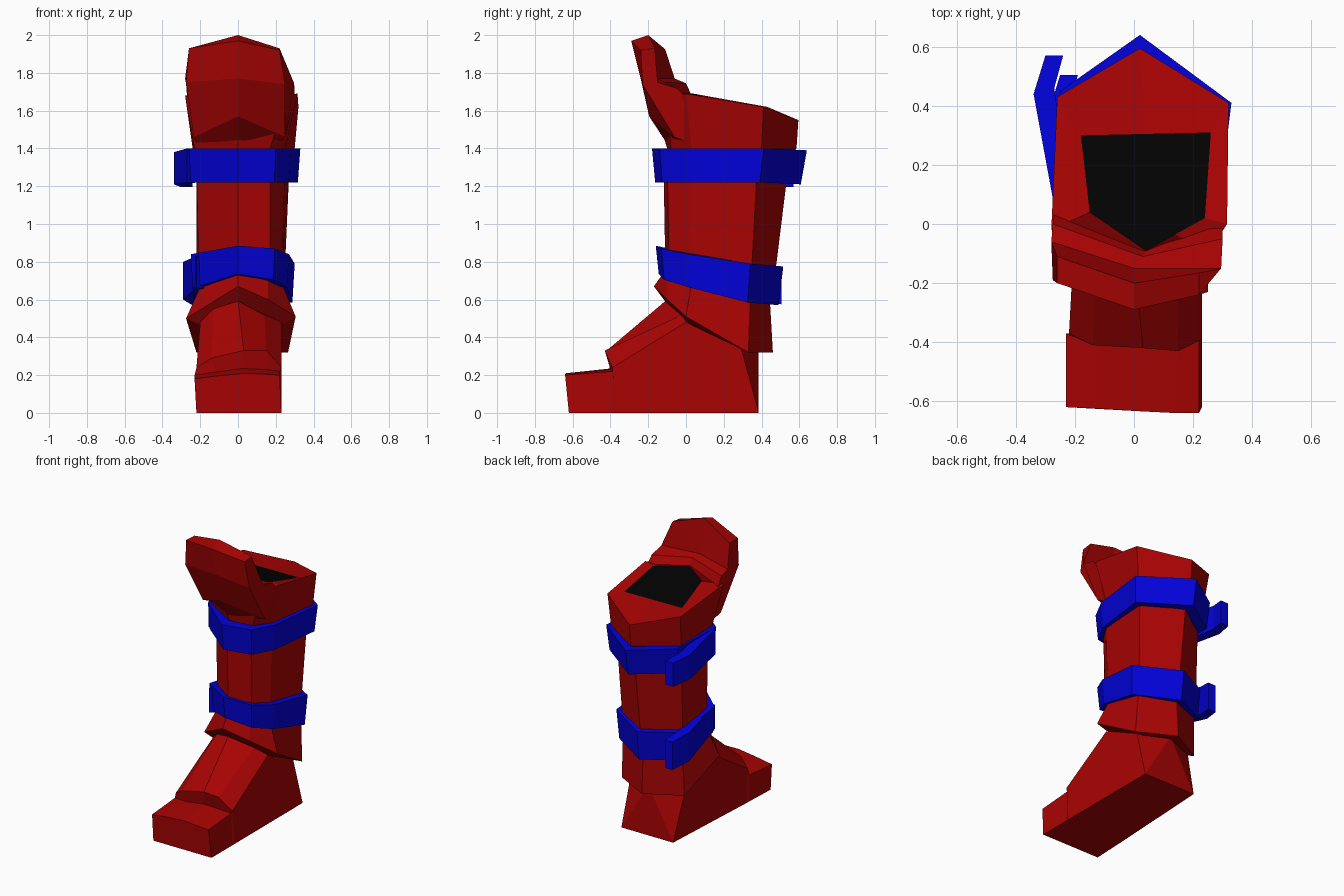
import bpy, bmesh

def material(name, rgb):
    m = bpy.data.materials.new(name)
    m.diffuse_color = (*rgb, 1)
    return m

RED = material("red", (.4, .001, .001))
BLUE = material("blue", (.0005, .0005, .7))
BLACK = material("black", (.0005, .0005, .0005))

def loft(name, rings, mat, cap_mat=None):
    """Skin closed rings of equal point count and cap both ends."""
    bm = bmesh.new()
    vs = [[bm.verts.new(p) for p in ring] for ring in rings]
    n = len(rings[0])
    for a, b in zip(vs, vs[1:]):
        for i in range(n):
            j = (i + 1) % n
            bm.faces.new((a[i], a[j], b[j], b[i]))
    bm.faces.new(vs[0][::-1])
    top = bm.faces.new(vs[-1])
    if cap_mat:
        top.material_index = 1
    bmesh.ops.recalc_face_normals(bm, faces=bm.faces)
    me = bpy.data.meshes.new(name)
    bm.to_mesh(me)
    bm.free()
    me.materials.append(mat)
    if cap_mat:
        me.materials.append(cap_mat)
    ob = bpy.data.objects.new(name, me)
    bpy.context.collection.objects.link(ob)
    return ob

def flat(xy, z):
    return [(x, y, z) for x, y in xy]

# Foot: sections from toe to heel, each left side to right side over the top
# (left sole x, sole y, upper points)
foot_sections = [
    (-.22, -.62, [(-.23, -.62, .18), (-.12, -.625, .195), (.04, -.635, .21), (.14, -.64, .205), (.22, -.64, .2)]),
    (-.21, -.39, [(-.23, -.37, .2), (-.12, -.4, .215), (.02, -.4, .235), (.15, -.4, .23), (.22, -.39, .22)]),
    (-.21, -.37, [(-.22, -.37, .24), (-.14, -.41, .29), (.03, -.42, .33), (.15, -.43, .33), (.23, -.39, .24)]),
    (-.19, 0, [(-.2, 0, .48), (-.13, -.05, .55), (0, -.1, .6), (.14, -.02, .52), (.23, 0, .48)]),
    (-.17, .385, [(-.2, .29, .35), (-.09, .34, .35), (.02, .385, .35), (.12, .34, .35), (.22, .29, .35)]),
]
foot = loft("foot", [[(x, y, 0)] + top + [(.23, y, 0)] for x, y, top in foot_sections], RED)
# Split the heel cap into a fan around its upper middle point
bm = bmesh.new()
bm.from_mesh(foot.data)
bm.verts.ensure_lookup_table()
heel = bm.verts[-7:]
cap = next(f for f in bm.faces if len(f.verts) == 7 and heel[0] in f.verts)
bmesh.ops.delete(bm, geom=[cap], context='FACES_ONLY')
for a, b in ((0, 1), (1, 2), (4, 5), (5, 6), (6, 0)):
    bm.faces.new((heel[3], heel[a], heel[b]))
bmesh.ops.recalc_face_normals(bm, faces=bm.faces)
bm.to_mesh(foot.data)
bm.free()

# Shaft with ankle cuff: seven-sided rings ordered
# front, front right, right, back right, back, back left, front left
cuff = [
    [(0, -.11, .59), (.13, -.04, .53), (.24, .02, .47), (.22, .31, .33), (.02, .41, .33), (-.2, .31, .33), (-.21, .03, .47)],
    [(0, -.17, .67), (.16, -.1, .6), (.305, 0, .51), (.265, .33, .32), (.02, .46, .32), (-.22, .33, .32), (-.275, .02, .5)],
    [(0, -.12, .74), (.16, -.09, .72), (.23, .03, .69), (.25, .34, .6), (.02, .445, .58), (-.21, .34, .6), (-.19, .06, .69)],
]
shaft = [
    flat([(0, -.11), (.17, -.09), (.235, .02), (.25, .35), (.02, .48), (-.22, .35), (-.21, .07)], .8),
    flat([(0, -.12), (.17, -.1), (.25, .02), (.275, .38), (.02, .55), (-.22, .37), (-.22, .07)], 1.37),
]
collar = [
    flat([(0, -.1), (.17, -.08), (.25, .03), (.3, .4), (.02, .585), (-.24, .4), (-.23, .04)], 1.4),
    [(0, -.16, 1.6), (.25, -.1, 1.66), (.315, 0, 1.69), (.32, .41, 1.62), (.02, .595, 1.55), (-.26, .43, 1.62), (-.28, -.02, 1.68)],
    [(.04, -.09, 1.7), (.14, -.035, 1.695), (.24, .02, 1.685), (.26, .31, 1.61), (.04, .305, 1.61), (-.18, .3, 1.61), (-.15, .04, 1.69)],
]
loft("shaft_and_collar", cuff + shaft + collar, RED, BLACK)

# Knee flap: closed side profiles at left, centre and right
loft("knee_flap", [
    [(-.22, .02, 1.43), (-.235, -.05, 1.46), (-.275, -.19, 1.75), (-.26, -.2, 1.93),
     (-.26, -.11, 1.925), (-.28, -.06, 1.77), (-.275, 0, 1.745), (-.27, .03, 1.68)],
    [(0, -.11, 1.44), (0, -.195, 1.57), (0, -.24, 1.77), (0, -.29, 1.97),
     (0, -.2, 2), (0, -.15, 1.77), (.03, -.11, 1.75), (.04, -.09, 1.69)],
    [(.22, .02, 1.43), (.25, -.06, 1.46), (.25, -.23, 1.74), (.22, -.24, 1.92),
     (.22, -.165, 1.93), (.295, -.15, 1.75), (.3, -.05, 1.72), (.3, 0, 1.67)],
], RED)

# Straps: seven-sided bands, bottoms drawn in slightly
def strap(name, xy, low, high):
    bottom = [(x * .96, .1 + (y - .1) * .94, z) for (x, y), z in zip(xy, low)]
    loft(name, [bottom, [(x, y, z) for (x, y), z in zip(xy, high)]], BLUE)

strap("upper_strap", [(0, -.18), (.2, -.14), (.28, .01), (.33, .41), (.02, .64), (-.25, .45), (-.26, .04)],
      [1.22, 1.22, 1.22, 1.22, 1.21, 1.22, 1.22], [1.4, 1.4, 1.4, 1.4, 1.39, 1.4, 1.4])
strap("lower_strap", [(0, -.16), (.195, -.13), (.27, .01), (.3, .34), (.02, .515), (-.24, .38), (-.25, .04)],
      [.735, .705, .665, .585, .57, .585, .66], [.885, .87, .84, .79, .775, .785, .84])

# Loose strap ends, bent outwards at the back left
def strap_end(name, dx, dy, low, high):
    outline = [(-.27, .06), (-.34, .44), (-.3, .57), (-.24, .57), (-.27, .46), (-.22, .1)]
    step = (0, 1, 2, 2, 1, 0)
    loft(name, [[(x + dx, y + dy, zs[s]) for (x, y), s in zip(outline, step)]
                for zs in (low, high)], BLUE)

strap_end("upper_strap_end", 0, 0, (1.22, 1.21, 1.195), (1.4, 1.38, 1.36))
strap_end("lower_strap_end", .05, -.065, (.66, .6, .575), (.83, .8, .77))
